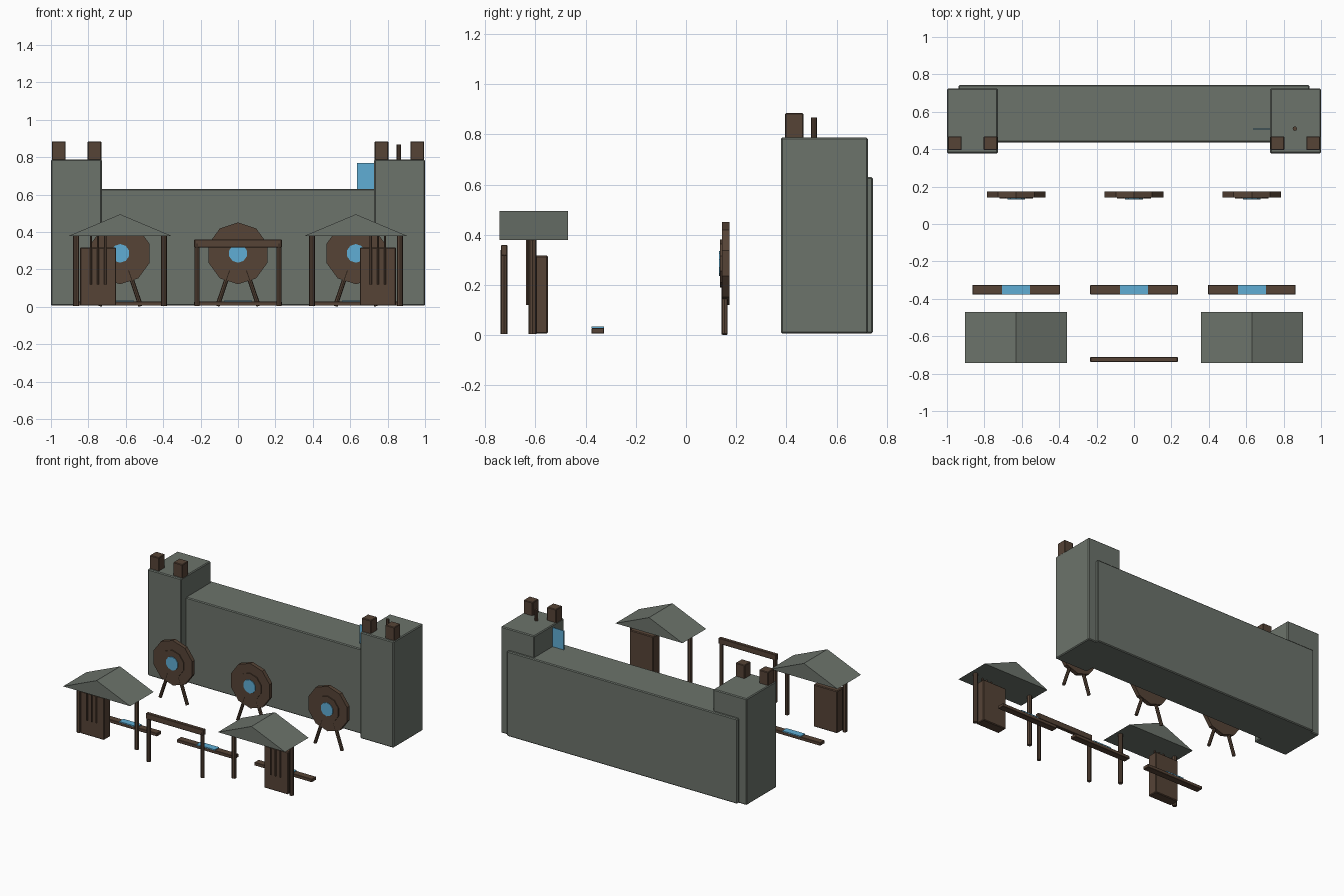
import bpy, bmesh, math
from mathutils import Vector

if "Cube" in bpy.data.objects:
    bpy.data.objects.remove(bpy.data.objects["Cube"])


def material(name, rgb):
    m = bpy.data.materials.new(name)
    m.diffuse_color = (*rgb, 1)
    m.use_nodes = True
    m.node_tree.nodes["Principled BSDF"].inputs["Base Color"].default_value = m.diffuse_color
    return m


STONE = material("grey stone", (0.15, 0.172, 0.147))
WOOD = material("dark wood", (0.093, 0.057, 0.037))
BLUE = material("blue", (0.115, 0.42, 0.66))


def finish(name, bm, mat):
    bmesh.ops.recalc_face_normals(bm, faces=bm.faces)
    me = bpy.data.meshes.new(name)
    bm.to_mesh(me)
    bm.free()
    me.materials.append(mat)
    ob = bpy.data.objects.new(name, me)
    bpy.context.collection.objects.link(ob)
    return ob


def box(name, x, y, z, mat, bevel=0.0):
    """Box from (min, max) ranges, optionally with chamfered edges."""
    bm = bmesh.new()
    bmesh.ops.create_cube(bm, size=1)
    for v in bm.verts:
        v.co = [r[0] + (c + 0.5) * (r[1] - r[0]) for r, c in zip((x, y, z), v.co)]
    if bevel:
        bmesh.ops.bevel(bm, geom=bm.edges[:], offset=bevel, segments=1, affect='EDGES')
    return finish(name, bm, mat)


def rod(name, a, b, r, mat, sides=8, up=None):
    """Prism between two points; vertices start along 'up'."""
    a, b = Vector(a), Vector(b)
    d = (b - a).normalized()
    u = Vector(up or ((1, 0, 0) if abs(d.x) < 0.9 else (0, 0, 1)))
    u = (u - d * u.dot(d)).normalized()
    w = d.cross(u)
    bm = bmesh.new()
    rings = []
    for p in (a, b):
        rings.append([bm.verts.new(p + r * (u * math.cos(t) + w * math.sin(t)))
                      for t in (2 * math.pi * i / sides for i in range(sides))])
    bm.faces.new(rings[0])
    bm.faces.new(rings[1])
    for i in range(sides):
        j = (i + 1) % sides
        bm.faces.new((rings[0][i], rings[0][j], rings[1][j], rings[1][i]))
    return finish(name, bm, mat)


def gable_roof(name, cx, half, y0, y1, z0, z1):
    bm = bmesh.new()
    ends = [[bm.verts.new(p) for p in ((cx - half, y, z0), (cx + half, y, z0), (cx, y, z1))]
            for y in (y0, y1)]
    for e in ends:
        bm.faces.new(e)
    for i in range(3):
        j = (i + 1) % 3
        bm.faces.new((ends[0][i], ends[0][j], ends[1][j], ends[1][i]))
    return finish(name, bm, STONE)


# Back wall
box("back_wall", (-0.938, 0.938), (0.437, 0.744), (0.006, 0.63), STONE, 0.006)

# Towers with two battlement blocks each
for s, side in ((-1, "left"), (1, "right")):
    box(side + "_tower", sorted((s * 0.728, s * 1.0)), (0.378, 0.724), (0.006, 0.788), STONE, 0.006)
    for cx in (0.767, 0.958):
        box(side + "_battlement", (s * cx - 0.037, s * cx + 0.037), (0.395, 0.468),
            (0.78, 0.885), WOOD, 0.004)

# Flag on the right tower
rod("flag_pole", (0.86, 0.51, 0.60), (0.86, 0.51, 0.868), 0.012, WOOD)
box("flag", (0.637, 0.86), (0.504, 0.511), (0.62, 0.77), BLUE)

# Round targets on splayed legs, each with a shooting line in front
UP = (0, 0, 1)
for cx, side in ((-0.63, "left"), (0, "middle"), (0.63, "right")):
    zc = 0.286
    for part, r, y0, y1, mat in (("target_disc", 0.165, 0.143, 0.173, WOOD),
                                 ("target_ring", 0.095, 0.136, 0.15, WOOD),
                                 ("target_bullseye", 0.05, 0.131, 0.14, BLUE)):
        rod(f"{side}_{part}", (cx, y0, zc), (cx, y1, zc), r, mat, 10, UP)
    for s in (-1, 1):
        rod(side + "_target_leg", (cx + s * 0.11, 0.154, 0.004), (cx + s * 0.045, 0.154, 0.195),
            0.012, WOOD)
    box(side + "_line_board", (cx - 0.234, cx + 0.234), (-0.376, -0.326), (0.006, 0.029), WOOD, 0.002)
    box(side + "_line_marker", (cx - 0.075, cx + 0.075), (-0.376, -0.326), (0.028, 0.035), BLUE)

# Roofed stands with cabinet, posts and upright arrows
for s, side in ((-1, "left"), (1, "right")):
    cx = s * 0.63
    gable_roof(side + "_roof", cx, 0.273, -0.743, -0.470, 0.38, 0.495)
    for o in (-0.235, 0.235):
        rod(side + "_roof_post", (cx + o, -0.611, 0.004), (cx + o, -0.611, 0.385), 0.016, WOOD)
    bx = s * 0.748
    box(side + "_cabinet", (bx - 0.097, bx + 0.097), (-0.627, -0.55), (0.006, 0.317), WOOD, 0.005)
    for o in (-0.038, 0, 0.038):
        rod(side + "_arrow", (bx + o, -0.632, 0.12), (bx + o, -0.632, 0.385), 0.006, WOOD, 6)

# Entrance frame
for s in (-1, 1):
    rod("entrance_post", (s * 0.219, -0.724, 0.004), (s * 0.219, -0.724, 0.34), 0.014, WOOD)
box("entrance_beam", (-0.234, 0.234), (-0.737, -0.711), (0.317, 0.36), WOOD, 0.003)
